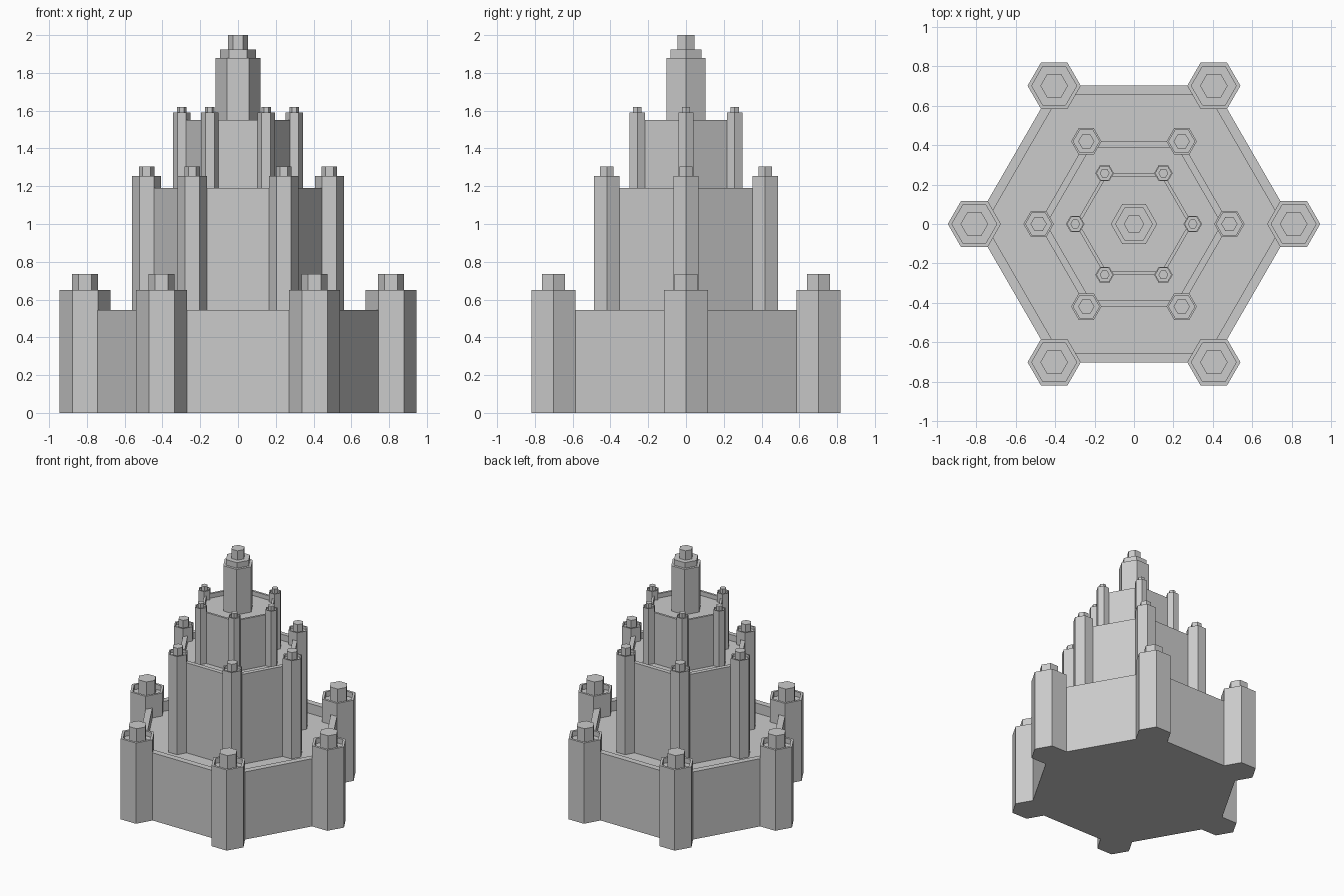
import bpy, bmesh, math

if "Cube" in bpy.data.objects:
    bpy.data.objects.remove(bpy.data.objects["Cube"])


def hex_solid(name, profile, x=0.0, y=0.0):
    """Stack hexagonal rings (radius, z) into a closed flat-faced solid."""
    bm = bmesh.new()
    rings = []
    for r, z in profile:
        rings.append([bm.verts.new((x + r * math.cos(k * math.pi / 3),
                                    y + r * math.sin(k * math.pi / 3), z))
                      for k in range(6)])
    for low, high in zip(rings, rings[1:]):
        for k in range(6):
            n = (k + 1) % 6
            bm.faces.new((low[k], low[n], high[n], high[k]))
    bm.faces.new(rings[0][::-1])
    bm.faces.new(rings[-1])
    bmesh.ops.recalc_face_normals(bm, faces=bm.faces)
    mesh = bpy.data.meshes.new(name)
    bm.to_mesh(mesh)
    bm.free()
    obj = bpy.data.objects.new(name, mesh)
    bpy.context.collection.objects.link(obj)
    return obj


# name, base z, wall radius, rim inner radius, wall top, floor depth,
# turret radius, turret rim inner radius, turret top, cap radius, cap top
tiers = [
    ("lower", 0.00, 0.81, 0.755, 0.545, 0.08, 0.135, 0.114, 0.65, 0.07, 0.735),
    ("middle", 0.45, 0.484, 0.444, 1.19, 0.05, 0.077, 0.066, 1.255, 0.041, 1.305),
    ("upper", 1.13, 0.298, 0.278, 1.55, 0.035, 0.047, 0.040, 1.59, 0.025, 1.62),
]

for (name, base, wr, wi, wt, depth, tr, ti, tt, cr, ct) in tiers:
    # Walled tier with a sunken floor behind the parapet
    hex_solid(name + "_keep", [(wr, base), (wr, wt), (wi, wt), (wi, wt - depth)])
    # Corner turrets with a rim and a raised cap
    for k in range(6):
        a = k * math.pi / 3
        hex_solid(f"{name}_turret_{k + 1}",
                  [(tr, base), (tr, tt), (ti, tt), (ti, tt - 0.3 * tr),
                   (cr, tt - 0.3 * tr), (cr, ct)],
                  wr * math.cos(a), wr * math.sin(a))

# Stepped central spire
hex_solid("central_spire", [(0.118, 1.5), (0.118, 1.88), (0.096, 1.88),
                            (0.096, 1.925), (0.052, 1.925), (0.052, 2.0)])
